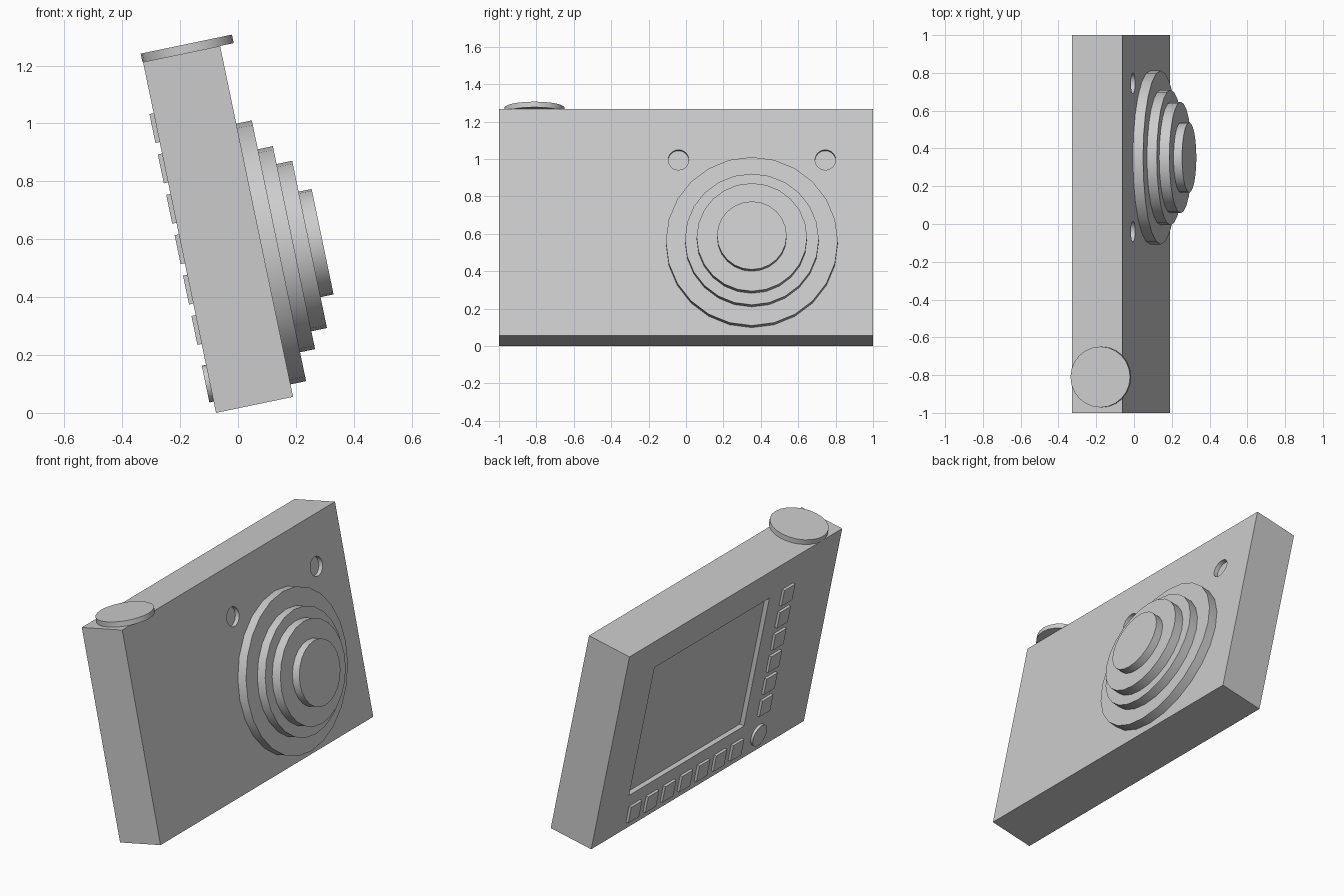
import bpy
from math import radians, pi
from mathutils import Matrix, Vector

if "Cube" in bpy.data.objects:
    bpy.data.objects.remove(bpy.data.objects["Cube"])

grey = bpy.data.materials.new("light grey")
grey.use_nodes = True
grey.diffuse_color = (0.6, 0.6, 0.6, 1)
grey.node_tree.nodes["Principled BSDF"].inputs["Base Color"].default_value = (0.6, 0.6, 0.6, 1)

# Body size, and the lean that tips the whole camera back
DEPTH, WIDTH, HEIGHT = 0.272, 2.0, 1.238
LEAN = Matrix.Translation((-0.076, 0, 0)) @ Matrix.Rotation(radians(-11.75), 4, 'Y')


def finish(name, matrix):
    obj = bpy.context.object
    obj.name = obj.data.name = name
    obj.data.transform(matrix)
    obj.data.materials.append(grey)
    return obj


def box(name, low, high):
    low, high = Vector(low), Vector(high)
    bpy.ops.mesh.primitive_cube_add(size=1)
    size = Matrix.Diagonal((*(high - low), 1))
    return finish(name, LEAN @ Matrix.Translation((low + high) / 2) @ size)


def disc(name, start, radius, length, upright=False):
    """Cylinder growing from start along x, or along z when upright."""
    bpy.ops.mesh.primitive_cylinder_add(vertices=24, radius=radius, depth=length)
    turn = Matrix() if upright else Matrix.Rotation(pi / 2, 4, 'Y')
    obj = finish(name, LEAN @ Matrix.Translation(start) @ turn
                 @ Matrix.Translation((0, 0, length / 2)))
    bpy.ops.object.shade_smooth_by_angle(angle=radians(30))
    return obj


def carve(target, cutter):
    mod = target.modifiers.new("recess", 'BOOLEAN')
    mod.operation, mod.solver, mod.object = 'DIFFERENCE', 'EXACT', cutter
    bpy.context.view_layer.objects.active = target
    bpy.ops.object.modifier_apply(modifier=mod.name)
    bpy.data.objects.remove(cutter)


# Body with a sunken screen on the back and two small round windows in front
body = box("camera_body", (0, -WIDTH / 2, 0), (DEPTH, WIDTH / 2, HEIGHT))
carve(body, box("screen_cutter", (-0.1, -0.37, 0.227), (0.027, 0.71, 1.05)))
for y in (-0.04, 0.745):
    carve(body, disc("window_cutter", (DEPTH - 0.025, y, 0.96), 0.055, 0.1))

# Stepped lens barrel
rings = [("lens_base", 0.46, 0.055), ("lens_outer_ring", 0.358, 0.108),
         ("lens_inner_ring", 0.295, 0.163), ("lens_front", 0.186, 0.209)]
reach = 0
for name, radius, end in rings:
    disc(name, (DEPTH + reach, 0.352, 0.504), radius, end - reach)
    reach = end

# Dial on top
disc("top_dial", (0.159, -0.81, HEIGHT), 0.161, 0.03, upright=True)

# Back controls: a column beside the screen, a row below it, a round corner key
RAISE = 0.015


def key(name, y, z):
    box(name, (-RAISE, y - 0.051, z - 0.051), (0, y + 0.051, z + 0.051))


for i in range(6):
    key(f"column_button_{i + 1}", -0.54, 0.294 + 0.1425 * i)
for i in range(7):
    key(f"row_button_{i + 1}", -0.325 + 0.16 * i, 0.097)
disc("round_button", (-RAISE, -0.535, 0.105), 0.065, RAISE)
